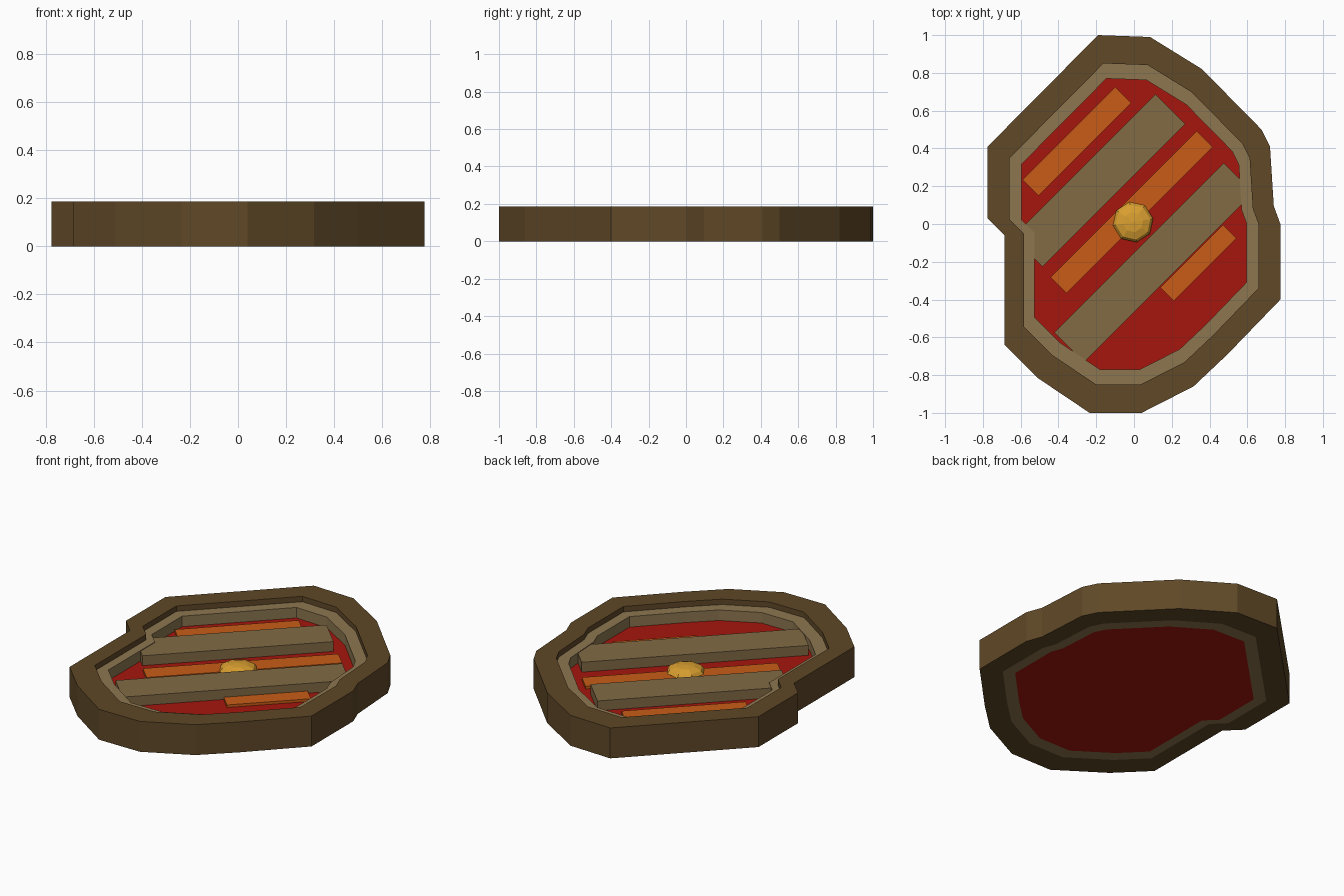
import bpy, bmesh, math
from mathutils import Matrix

if "Cube" in bpy.data.objects:
    bpy.data.objects.remove(bpy.data.objects["Cube"])

# outline of the shield, seen from above
OUTLINE = [(-.19, 1), (.085, .99), (.36, .82), (.675, .5), (.72, .41), (.74, .095),
           (.775, 0), (.775, -.4), (.495, -.69), (.315, -.86), (.04, -1), (-.235, -1),
           (-.51, -.815), (-.685, -.64), (-.685, -.06), (-.775, .03), (-.775, .41)]


def material(name, rgb):
    m = bpy.data.materials.new(name)
    m.diffuse_color = (*rgb, 1)
    m.use_nodes = True
    m.node_tree.nodes["Principled BSDF"].inputs["Base Color"].default_value = m.diffuse_color
    return m


DARK = material("dark_wood", (.115, .065, .02))
RIM = material("light_wood", (.265, .183, .08))
PLANK = material("plank_wood", (.225, .145, .06))
RED = material("red", (.38, .008, .004))
ORANGE = material("orange", (.58, .107, .008))
GOLD = material("gold", (.7, .35, .03))


def finish(bm, name, mat):
    bmesh.ops.recalc_face_normals(bm, faces=bm.faces)
    me = bpy.data.meshes.new(name)
    bm.to_mesh(me)
    bm.free()
    me.materials.append(mat)
    ob = bpy.data.objects.new(name, me)
    bpy.context.collection.objects.link(ob)


def loop(bm, s, z):
    return [bm.verts.new((x * s, y * s, z)) for x, y in OUTLINE]


def bridge(bm, a, b):
    n = len(a)
    for i in range(n):
        j = (i + 1) % n
        bm.faces.new((a[i], a[j], b[j], b[i]))


def ring(name, outer, inner, top, mat):
    bm = bmesh.new()
    loops = [loop(bm, outer, 0), loop(bm, outer, top), loop(bm, inner, top), loop(bm, inner, 0)]
    for k in range(4):
        bridge(bm, loops[k], loops[(k + 1) % 4])
    finish(bm, name, mat)


def bar(name, x, y, length, width, z0, z1, mat):
    bm = bmesh.new()
    m = (Matrix.Translation((x, y, (z0 + z1) / 2)) @ Matrix.Rotation(math.radians(45), 4, 'Z')
         @ Matrix.Diagonal((length, width, z1 - z0, 1)))
    bmesh.ops.create_cube(bm, size=1, matrix=m)
    finish(bm, name, mat)


# nested frames
ring("outer_frame", 1, .85, .185, DARK)
ring("inner_frame", .85, .77, .152, RIM)

# red panel
FLOOR = .088
bm = bmesh.new()
low, high = loop(bm, .77, 0), loop(bm, .77, FLOOR)
bridge(bm, low, high)
bm.faces.new(low)
bm.faces.new(high)
finish(bm, "panel", RED)

# raised diagonal planks and thin stripes
bar("plank_upper", -.185, .23, 1.07, .222, .06, .148, PLANK)
bar("plank_lower", .105, -.204, 1.27, .222, .06, .148, PLANK)
bar("stripe_upper", -.302, .437, .695, .12, .06, .104, ORANGE)
bar("stripe_middle", -.013, .062, 1.095, .12, .06, .104, ORANGE)
bar("stripe_lower", .341, -.205, .47, .102, .06, .104, ORANGE)

# flattened centre boss
bm = bmesh.new()
bmesh.ops.create_uvsphere(bm, u_segments=8, v_segments=6, radius=1,
                          matrix=Matrix.Translation((-.005, .01, .105))
                          @ Matrix.Rotation(math.radians(10), 4, 'Z')
                          @ Matrix.Diagonal((.108, .108, .037, 1)))
finish(bm, "boss", GOLD)
